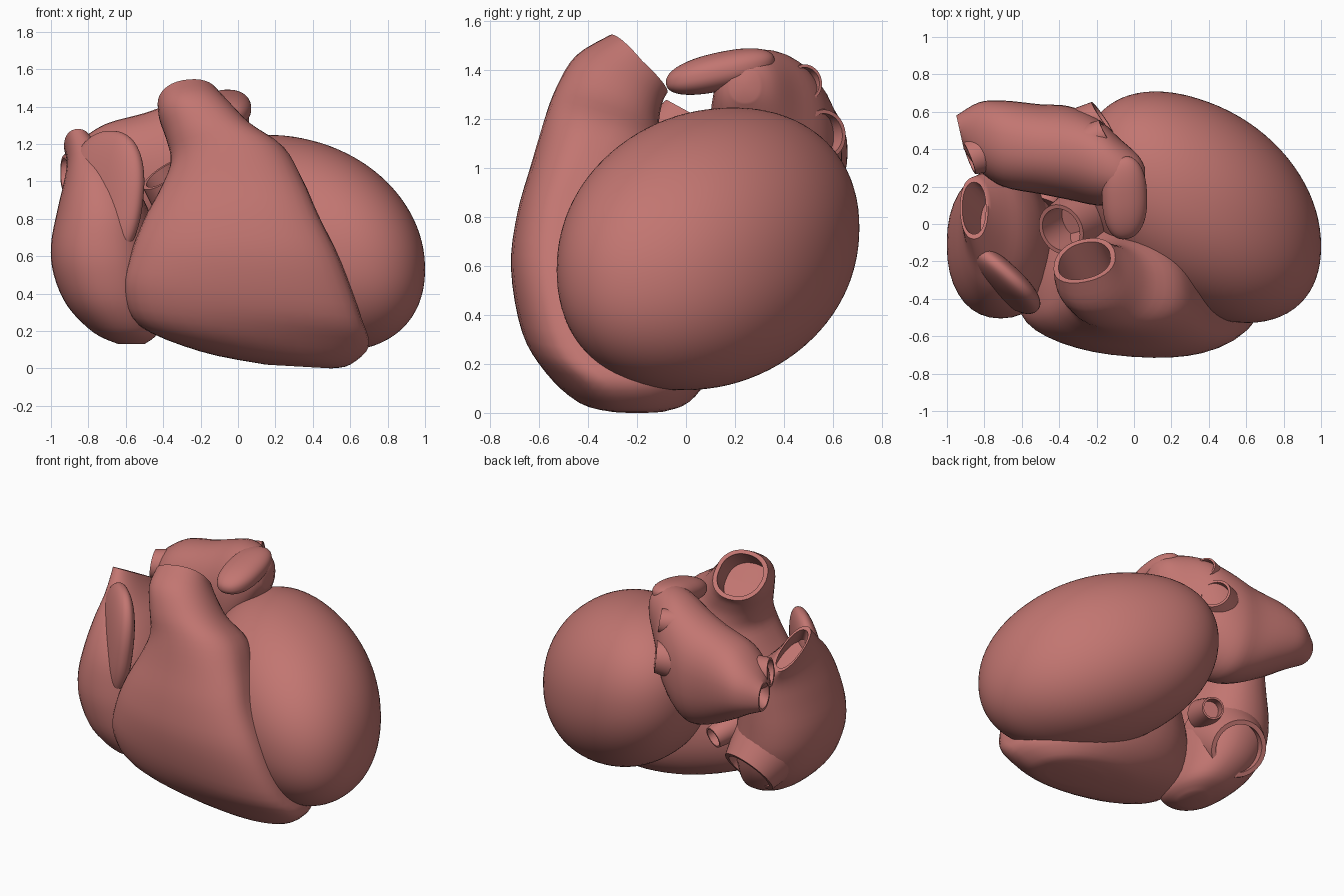
import bpy, bmesh, math
from mathutils import Vector as V, Matrix

if "Cube" in bpy.data.objects:
    bpy.data.objects.remove(bpy.data.objects["Cube"])

mat = bpy.data.materials.new("muscle_red")
mat.diffuse_color = (0.54, 0.18, 0.165, 1)
mat.use_nodes = True
mat.node_tree.nodes["Principled BSDF"].inputs["Base Color"].default_value = mat.diffuse_color
N = 36


def finish(name, bm):
    bmesh.ops.recalc_face_normals(bm, faces=bm.faces)
    me = bpy.data.meshes.new(name)
    bm.to_mesh(me)
    bm.free()
    me.materials.append(mat)
    ob = bpy.data.objects.new(name, me)
    bpy.context.collection.objects.link(ob)
    bpy.ops.object.select_all(action='DESELECT')
    ob.select_set(True)
    bpy.context.view_layer.objects.active = ob
    bpy.ops.object.shade_smooth_by_angle(angle=math.radians(45))
    return ob


def ring(l, r, f, b, p=0.9):
    """Closed section through a left, right, front and back point."""
    l, r, f, b = V(l), V(r), V(f), V(b)
    c = (l + r) / 2
    out = []
    for i in range(N):
        t = 2 * math.pi * i / N
        co, si = math.cos(t), math.sin(t)
        co = math.copysign(abs(co) ** p, co)
        si = math.copysign(abs(si) ** p, si)
        out.append(c + (r - l) / 2 * co + ((b - c) * si if si > 0 else (c - f) * si))
    return out


def mean(pts):
    return sum(pts, V()) / len(pts)


def loft(name, rings, hole=0.0, steps=4):
    """Smooth skin through sections; hole opens the last end as a hollow vessel."""
    rows = []
    for i in range(len(rings) - 1):
        a, b, c, d = (rings[min(max(i + k, 0), len(rings) - 1)] for k in (-1, 0, 1, 2))
        for s in range(steps):
            t = s / steps
            rows.append([0.5 * (2 * q + (r - p) * t + (2 * p - 5 * q + 4 * r - w) * t * t
                                + (3 * q - p - 3 * r + w) * t ** 3)
                         for p, q, r, w in zip(a, b, c, d)])
    rows.append(rings[-1])
    if hole:
        c = mean(rows[-1])
        d = (c - mean(rows[-3])).normalized()
        inner = [c + (p - c) * 0.84 for p in rows[-1]]
        rows += [inner, [p - d * hole for p in inner]]
    bm = bmesh.new()
    vs = [[bm.verts.new(p) for p in row] for row in rows]
    for a, b in zip(vs, vs[1:]):
        for i in range(N):
            j = (i + 1) % N
            bm.faces.new((a[i], a[j], b[j], b[i]))
    for row in (vs[0], vs[-1]):
        m = bm.verts.new(mean([v.co for v in row]))
        for i in range(N):
            bm.faces.new((row[i], row[(i + 1) % N], m))
    return finish(name, bm)


def blob(name, centre, cols, p=2.0):
    """Ellipsoid on three (possibly skewed) half-axes; p above 2 makes it fuller."""
    bm = bmesh.new()
    bmesh.ops.create_icosphere(bm, subdivisions=5, radius=1)
    for v in bm.verts:
        v.co /= sum(abs(k) ** p for k in v.co) ** (1 / p)
    bm.transform(Matrix.Translation(centre) @ Matrix(cols).transposed().to_4x4())
    return finish(name, bm)


def tube(name, p0, p1, r0, r1, hole):
    p0, p1 = V(p0), V(p1)
    q = (p1 - p0).to_track_quat('Z', 'Y')
    rings = []
    for k in (0, 0.5, 1):
        c, r = p0.lerp(p1, k), r0 + (r1 - r0) * k
        rings.append([c + q @ V((r * math.cos(2 * math.pi * i / N),
                                 r * math.sin(2 * math.pi * i / N), 0)) for i in range(N)])
    return loft(name, rings, hole)


# Left ventricle: full egg, axes leaning down to the right
blob("left_ventricle", (0.36, 0.09, 0.67),
     [(0.64, -0.21, -0.14), (0, 0.575, 0.035), (0, 0, 0.555)], 2.12)

# Right ventricle, rising into the pulmonary trunk:
# left point, right point, front y, back y, front-to-back tilt
rv = [
    (0.15, -0.2, 0.02, 0.5, -0.2, 0.0, -0.32, -0.08, 0),
    (-0.2, -0.26, 0.09, 0.6, -0.25, 0.02, -0.45, 0.02, 0),
    (-0.53, -0.36, 0.23, 0.7, -0.32, 0.12, -0.58, 0.1, 0),
    (-0.61, -0.43, 0.42, 0.66, -0.46, 0.27, -0.67, 0.13, 0),
    (-0.57, -0.45, 0.62, 0.55, -0.53, 0.57, -0.71, 0.1, 0),
    (-0.5, -0.44, 0.8, 0.43, -0.52, 0.82, -0.685, 0.03, 0),
    (-0.41, -0.4, 0.97, 0.35, -0.45, 1.0, -0.63, -0.03, 0.03),
    (-0.36, -0.36, 1.1, 0.25, -0.36, 1.17, -0.58, -0.08, 0.06),
    (-0.38, -0.33, 1.22, 0.08, -0.3, 1.28, -0.53, -0.11, 0.08),
    (-0.42, -0.29, 1.34, -0.03, -0.24, 1.38, -0.45, -0.1, 0.1),
    (-0.43, -0.24, 1.41, -0.1, -0.18, 1.44, -0.31, -0.08, 0.12),
]
rings = []
for xl, yl, zl, xr, yr, zr, yf, yb, t in rv:
    xm, zm = (xl + xr) / 2, (zl + zr) / 2
    rings.append(ring((xl, yl, zl), (xr, yr, zr), (xm, yf, zm + t), (xm, yb, zm - t)))
loft("right_ventricle", rings, 0.3)

# Right atrium, narrowing to the upper vein: z, left x, right x, front y, back y, tilt
ra = [
    (0.13, -0.64, -0.5, -0.22, -0.02, 0),
    (0.19, -0.77, -0.43, -0.36, 0.12, 0),
    (0.33, -0.91, -0.42, -0.46, 0.23, 0),
    (0.5, -0.985, -0.42, -0.5, 0.28, 0),
    (0.66, -1.0, -0.44, -0.5, 0.29, 0),
    (0.85, -0.965, -0.48, -0.46, 0.29, 0),
    (1.0, -0.93, -0.57, -0.36, 0.28, 0.03),
    (1.1, -0.915, -0.68, -0.22, 0.27, 0.06),
    (1.19, -0.93, -0.78, -0.08, 0.25, 0.09),
]
rings = []
for z, xl, xr, yf, yb, t in ra:
    xm, ym = (xl + xr) / 2, (yf + yb) / 2
    rings.append(ring((xl, ym, z), (xr, ym, z), (xm, yf, z + t), (xm, yb, z - t)))
loft("right_atrium", rings, 0.2)
blob("right_atrial_appendage", (-0.72, -0.285, 0.9),
     [(0.2, -0.18, 0), (0.06, 0.06, 0), (0.04, 0.02, 0.37)], 2.3)

# Left atrium, lofted toward the right-hand vein: x, front y, back y, low z, high z
la = [
    (0.06, 0.18, 0.3, 1.27, 1.4),
    (0.02, 0.13, 0.37, 1.2, 1.45),
    (-0.08, 0.11, 0.46, 1.02, 1.485),
    (-0.2, 0.1, 0.57, 0.82, 1.475),
    (-0.35, 0.13, 0.63, 0.7, 1.42),
    (-0.5, 0.16, 0.64, 0.72, 1.365),
    (-0.7, 0.2, 0.66, 0.82, 1.31),
    (-0.83, 0.29, 0.65, 0.9, 1.23),
    (-0.93, 0.4, 0.58, 0.95, 1.14),
]
rings = []
for k, (x, yf, yb, zl, zh) in enumerate(la):
    ym, zm, s = (yf + yb) / 2, (zl + zh) / 2, 0.02 * (k == 8)
    rings.append(ring((x + s, yf, zm), (x - s, yb, zm), (x, ym, zl), (x, ym, zh)))
loft("left_atrium", rings, 0.15)
blob("left_atrial_appendage", (-0.05, 0.14, 1.395),
     [(0.12, 0.02, 0), (-0.01, 0.22, 0.045), (0, 0, 0.08)], 2.3)

# Open vessel stubs
tube("aorta_root", (-0.2, 0.08, 0.75), (-0.39, -0.03, 1.04), 0.18, 0.14, 0.2)
tube("lower_great_vein", (-0.69, 0.02, 0.54), (-0.64, 0.24, 0.36), 0.27, 0.18, 0.1)
tube("coronary_vein", (-0.47, 0.1, 0.6), (-0.4, 0.28, 0.54), 0.1, 0.07, 0.08)
tube("left_upper_lung_vein", (-0.28, 0.42, 1.33), (-0.15, 0.49, 1.35), 0.1, 0.075, 0.1)
tube("left_lower_lung_vein", (-0.33, 0.46, 1.12), (-0.17, 0.57, 1.14), 0.15, 0.1, 0.1)
tube("right_upper_lung_vein", (-0.7, 0.42, 1.12), (-0.88, 0.35, 1.14), 0.13, 0.09, 0.1)
